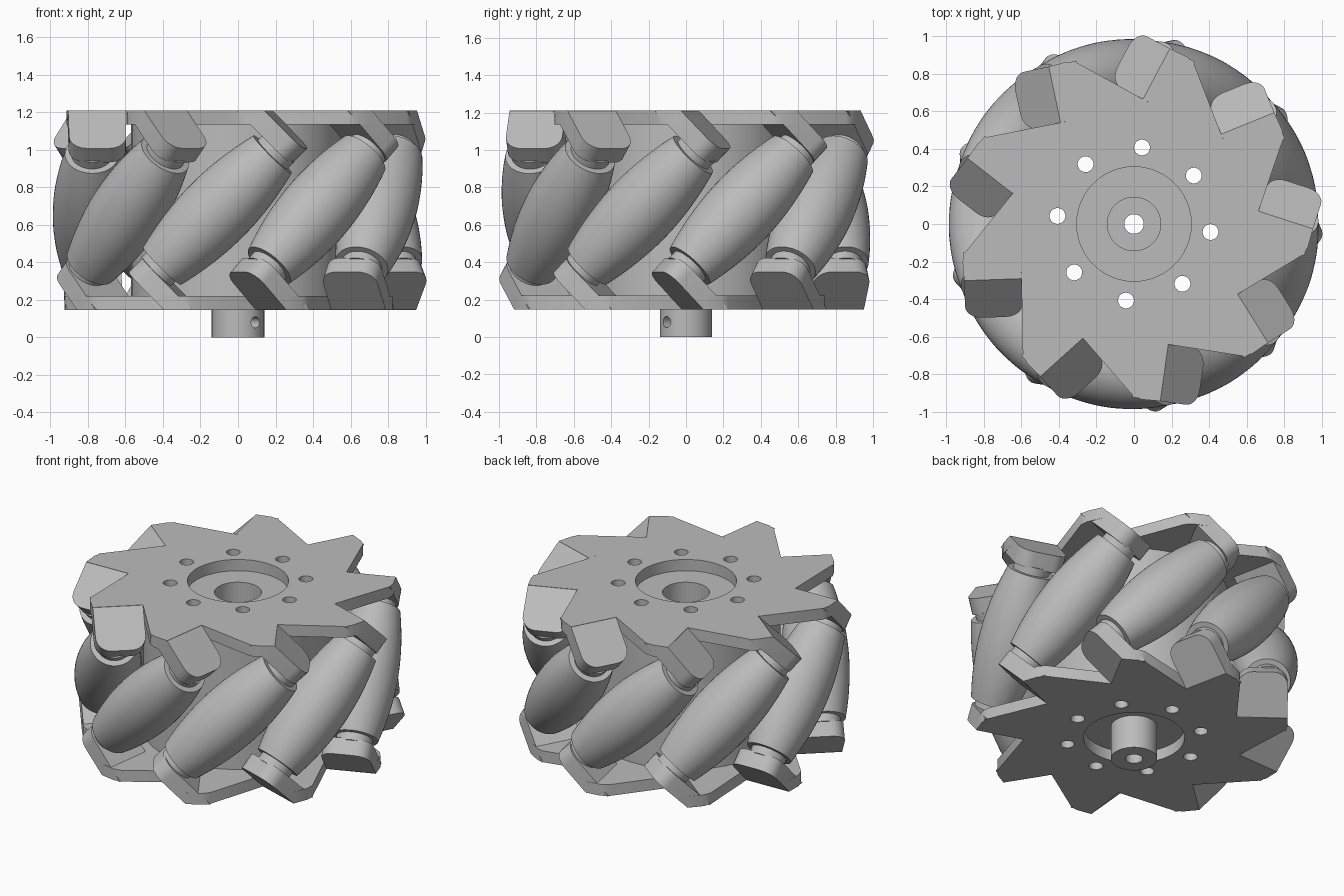
import bpy, bmesh
from math import sin, cos, pi, radians, sqrt, hypot
from mathutils import Matrix, Vector

cube = bpy.data.objects.get("Cube")
if cube:
    bpy.data.objects.remove(cube, do_unlink=True)

COUNT = 9                 # rollers around the wheel
MID = 0.678               # mid height of the wheel
START = radians(-98)      # direction of the first roller
PITCH = 2 * pi / COUNT
TOP, UNDER = 0.532, 0.457   # plate faces, measured from mid height

grey = bpy.data.materials.new("plain grey")
grey.use_nodes = True
grey.diffuse_color = (0.5, 0.5, 0.5, 1)
bsdf = next(n for n in grey.node_tree.nodes if n.type == 'BSDF_PRINCIPLED')
bsdf.inputs["Base Color"].default_value = (0.5, 0.5, 0.5, 1)
bsdf.inputs["Roughness"].default_value = 0.6


def finish(name, bm, matrix=Matrix()):
    bm.transform(matrix)
    bmesh.ops.recalc_face_normals(bm, faces=bm.faces)
    mesh = bpy.data.meshes.new(name)
    bm.to_mesh(mesh)
    bm.free()
    mesh.materials.append(grey)
    obj = bpy.data.objects.new(name, mesh)
    bpy.context.collection.objects.link(obj)
    return obj


def smooth(obj):
    bpy.ops.object.select_all(action='DESELECT')
    obj.select_set(True)
    bpy.context.view_layer.objects.active = obj
    bpy.ops.object.shade_smooth_by_angle(angle=radians(30))


def prism(lower, upper):
    """Solid between two matching outlines."""
    bm = bmesh.new()
    a = [bm.verts.new(p) for p in lower]
    b = [bm.verts.new(p) for p in upper]
    bm.faces.new(a)
    bm.faces.new(b)
    for i in range(len(a)):
        j = (i + 1) % len(a)
        bm.faces.new((a[i], a[j], b[j], b[i]))
    return bm


def lathe(profile, segments=48):
    """Closed solid turned around z from (height, radius) points."""
    bm = bmesh.new()
    rings = [[bm.verts.new((r * cos(2 * pi * k / segments), r * sin(2 * pi * k / segments), z))
              for k in range(segments)] for z, r in profile]
    for a, b in zip(rings, rings[1:]):
        for k in range(segments):
            j = (k + 1) % segments
            bm.faces.new((a[k], a[j], b[j], b[k]))
    bm.faces.new(rings[0])
    bm.faces.new(rings[-1])
    return bm


def cylinder(name, radius, z0, z1, x=0, y=0):
    return finish(name, lathe([(z0, radius), (z1, radius)]), Matrix.Translation((x, y, 0)))


def cut(obj, cutters):
    bpy.context.view_layer.objects.active = obj
    for cutter in cutters:
        mod = obj.modifiers.new("cut", 'BOOLEAN')
        mod.operation, mod.solver, mod.object = 'DIFFERENCE', 'EXACT', cutter
        bpy.ops.object.modifier_apply(modifier=mod.name)


def frame(index, flipped=False):
    """Roller frame: x outward, y along the rim, z up; flipped for the lower side."""
    m = Matrix.Translation((0, 0, MID)) @ Matrix.Rotation(START + index * PITCH, 4, 'Z')
    return m @ Matrix.Rotation(pi, 4, 'X') if flipped else m


def plate_outline(z):
    # each tooth: notch, inner bend, outer bend, outer corner
    tooth = [(0.609, 0.213), (0.61, 0.27), (0.915, 0.27), (0.92, 0.17), (0.905, 0.12)]
    pts = []
    for i in range(COUNT):
        turn = Matrix.Rotation(-i * PITCH, 3, 'Z')
        pts += [turn @ Vector((x, y, z)) for x, y in tooth]
    return pts


def tab_outline(s, inner=0.61, outer=0.915, tip=0.1, corner=0.09):
    # bent tab, square to the roller axis, with rounded free corners
    start = s - 0.751
    pts = [(inner, start)]
    for cx, first in ((inner + corner, pi), (outer - corner, pi / 2)):
        for k in range(7):
            a = first - k * pi / 12
            pts.append((cx + corner * cos(a), tip - corner + corner * sin(a)))
    pts.append((outer, start))
    return [(v, (s + u) / sqrt(2), (s - u) / sqrt(2)) for v, u in pts]


# Cutters
bolt_holes = [cylinder("bolt_hole_cutter", 0.042, -0.1, 1.4,
                       0.41 * cos(radians(84 + 45 * k)), 0.41 * sin(radians(84 + 45 * k)))
              for k in range(8)]
recess = cylinder("recess_cutter", 0.305, -0.1, 1.4)
socket = cylinder("socket_cutter", 0.142, 0.7, 1.4)
bore = cylinder("bore_cutter", 0.052, -0.1, 1.4)
screw = finish("screw_hole_cutter", lathe([(0.07, 0.03), (0.3, 0.03)], 24),
               Matrix.Translation((0, 0, 0.08)) @ Matrix.Rotation(radians(-48), 4, 'Z')
               @ Matrix.Rotation(pi / 2, 4, 'Y'))

# Core drum and hub
core = cylinder("core_drum", 0.57, MID - UNDER, MID + UNDER)
cut(core, bolt_holes + [socket, bore])
smooth(core)
hub = cylinder("hub", 0.14, 0, MID - UNDER + 0.02)
cut(hub, [bore, screw])
smooth(hub)

# Toothed plates with bent tabs
for side, flipped in (("top", False), ("bottom", True)):
    plate = finish(side + "_plate", prism(plate_outline(UNDER), plate_outline(TOP)),
                   frame(0, flipped))
    cut(plate, bolt_holes + [recess])
    smooth(plate)
    for i in range(COUNT):
        tab = finish(side + "_tab", prism(tab_outline(0.46), tab_outline(0.566)),
                     frame(i, flipped))
        smooth(tab)

# Barrel rollers, tilted between the plates
AXIS, RIM, HALF = 0.79, 0.987, 0.42
barrel = [(HALF * k / 10, RIM - hypot(AXIS, HALF * k / 10 / sqrt(2))) for k in range(-10, 11)]
profile = [(-0.47, 0.11), (-HALF, 0.11)] + barrel + [(HALF, 0.11), (0.47, 0.11)]
for i in range(COUNT):
    tilt = Matrix.Translation((AXIS, 0, 0)) @ Matrix.Rotation(-pi / 4, 4, 'X')
    smooth(finish("roller", lathe(profile), frame(i) @ tilt))

# Remove the cutters
for cutter in bolt_holes + [recess, socket, bore, screw]:
    bpy.data.objects.remove(cutter, do_unlink=True)
